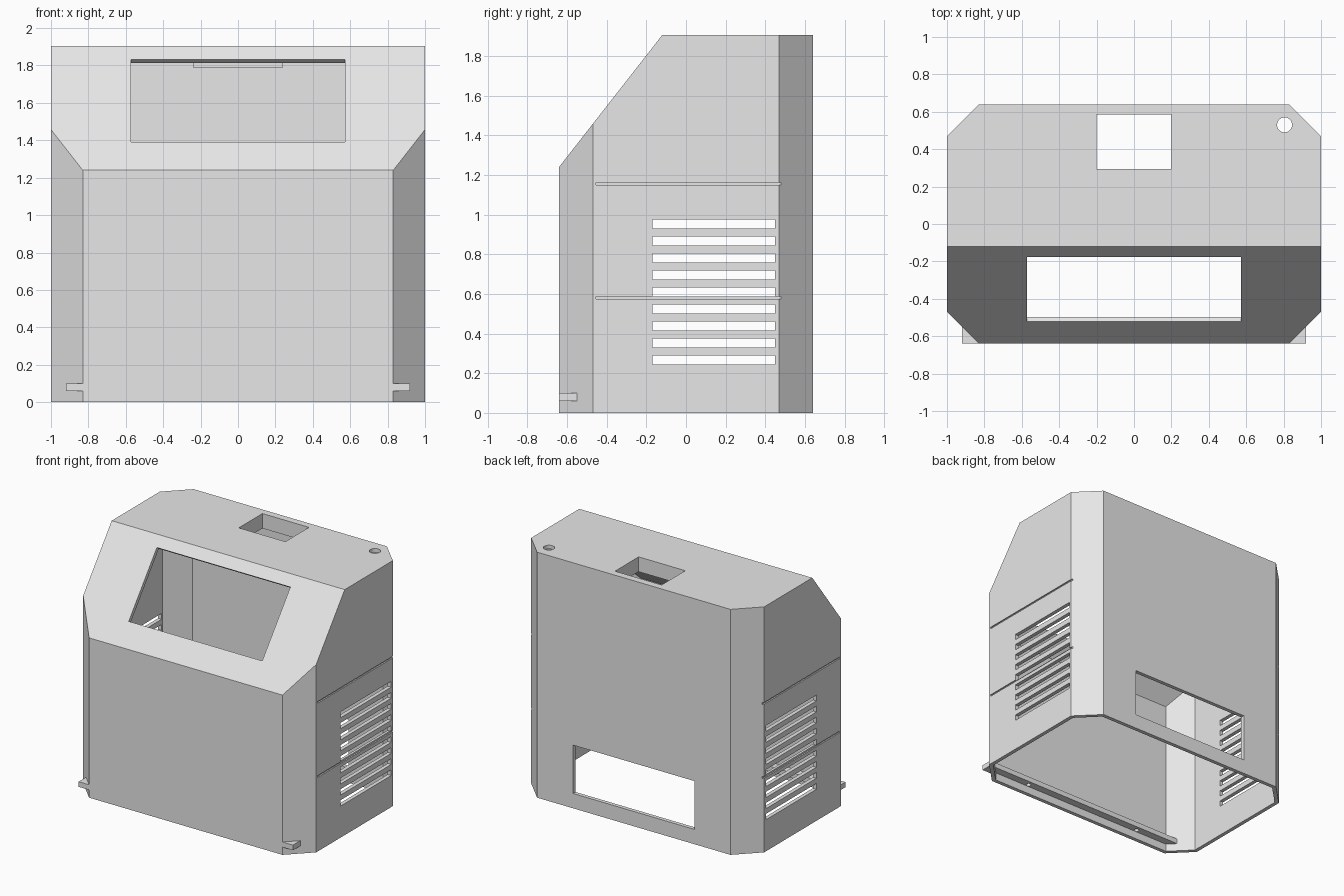
import bpy, bmesh, math
from mathutils import Vector, Matrix

old = bpy.data.objects.get("Cube")
if old:
    bpy.data.objects.remove(old, do_unlink=True)

HX, HY, TOP, WALL = 1.0, 0.64, 1.905, 0.03
SLOPE_LOW = Vector((0, -HY, 1.24))
SLOPE_HIGH = Vector((0, -0.12, TOP))
ALONG = (SLOPE_HIGH - SLOPE_LOW).normalized()
OUT = Vector((0, -ALONG.z, ALONG.y))

grey = bpy.data.materials.new("light grey")
grey.use_nodes = True
grey.diffuse_color = (0.8, 0.8, 0.8, 1)
grey.node_tree.nodes["Principled BSDF"].inputs["Base Color"].default_value = (0.8, 0.8, 0.8, 1)


def make(name, bm):
    bmesh.ops.recalc_face_normals(bm, faces=bm.faces)
    mesh = bpy.data.meshes.new(name)
    bm.to_mesh(mesh)
    bm.free()
    mesh.materials.append(grey)
    obj = bpy.data.objects.new(name, mesh)
    bpy.context.collection.objects.link(obj)
    return obj


def box(name, x, y, z):
    """Box from three (low, high) ranges."""
    bm = bmesh.new()
    size = [r[1] - r[0] for r in (x, y, z)]
    mid = [(r[0] + r[1]) / 2 for r in (x, y, z)]
    bmesh.ops.create_cube(bm, size=1, matrix=Matrix.Translation(mid) @ Matrix.Diagonal((*size, 1)))
    return make(name, bm)


def cylinder(name, x, y, z, radius, depth):
    bm = bmesh.new()
    bmesh.ops.create_cone(bm, cap_ends=True, segments=32, radius1=radius, radius2=radius,
                          depth=depth, matrix=Matrix.Translation((x, y, z)))
    return make(name, bm)


def body(name, inset, bottom):
    """Chamfered plan extruded upwards, then sliced by the sloping front."""
    bm = bmesh.new()
    hx, hy = HX - inset, HY - inset
    reach = HX + 0.47 - inset * math.sqrt(2)
    cx, cy = reach - hy, reach - hx
    plan = [(hx, -cy), (hx, cy), (cx, hy), (-cx, hy),
            (-hx, cy), (-hx, -cy), (-cx, -hy), (cx, -hy)]
    face = bm.faces.new([bm.verts.new((x, y, bottom)) for x, y in plan])
    up = bmesh.ops.extrude_face_region(bm, geom=[face])
    verts = [v for v in up["geom"] if isinstance(v, bmesh.types.BMVert)]
    bmesh.ops.translate(bm, verts=verts, vec=(0, 0, TOP - inset - bottom))
    cut = bmesh.ops.bisect_plane(bm, geom=bm.verts[:] + bm.edges[:] + bm.faces[:],
                                 plane_co=SLOPE_LOW - OUT * inset, plane_no=OUT, clear_outer=True)
    edges = [e for e in cut["geom_cut"] if isinstance(e, bmesh.types.BMEdge)]
    bmesh.ops.contextual_create(bm, geom=edges)
    return make(name, bm)


def combine(target, tool, operation="DIFFERENCE"):
    """Apply a boolean and discard the tool."""
    tool.hide_render = True
    mod = target.modifiers.new("combine", "BOOLEAN")
    mod.operation, mod.solver, mod.object = operation, "EXACT", tool
    bpy.context.view_layer.objects.active = target
    bpy.ops.object.modifier_apply(modifier=mod.name)
    bpy.data.objects.remove(tool, do_unlink=True)


# Hollow shell, open underneath
shell = body("enclosure_shell", 0, 0)
combine(shell, body("cavity", WALL, -0.2))

# Collar under the top opening, and mounting strip poking out of the front chamfers
combine(shell, box("collar", (-0.24, 0.24), (0.255, 0.625), (1.79, 1.89)), "UNION")
combine(shell, box("mounting_strip", (-0.92, 0.92), (-HY, -0.55), (0.06, 0.10)), "UNION")

# Screen window, cut square to the slope
window = box("window_cutter", (-0.573, 0.573), (-0.28, 0.28), (-0.2, 0.2))
centre = SLOPE_LOW + ALONG * ((1.612 - SLOPE_LOW.z) / ALONG.z)
turn = Matrix((Vector((1, 0, 0)), ALONG, OUT)).transposed().to_4x4()
window.data.transform(Matrix.Translation(centre) @ turn)
combine(shell, window)

# Top opening, cable hole and rear opening
combine(shell, box("top_cutter", (-0.2, 0.2), (0.295, 0.585), (1.7, 2)))
combine(shell, cylinder("cable_cutter", 0.805, 0.53, TOP, 0.04, 0.3))
combine(shell, box("rear_cutter", (-0.52, 0.52), (0.55, 0.75), (0.115, 0.49)))

# Screw holes in the mounting strip
for side in (-1, 1):
    combine(shell, cylinder("screw_cutter", side * 0.52, -0.59, 0.08, 0.018, 0.1))

# Ventilation slots through both sides
for i in range(9):
    z = 0.245 + i * 0.0857
    combine(shell, box("slot_cutter", (-1.1, 1.1), (-0.17, 0.45), (z, z + 0.045)))

# Shallow grooves along both sides
for z in (0.575, 1.15):
    for side in (-1, 1):
        x = sorted((side * 0.99, side * 1.1))
        combine(shell, box("groove_cutter", x, (-0.455, 0.5), (z, z + 0.013)))

bpy.ops.object.select_all(action="DESELECT")
shell.select_set(True)
bpy.context.view_layer.objects.active = shell
bpy.ops.object.shade_smooth_by_angle(angle=math.radians(25))
